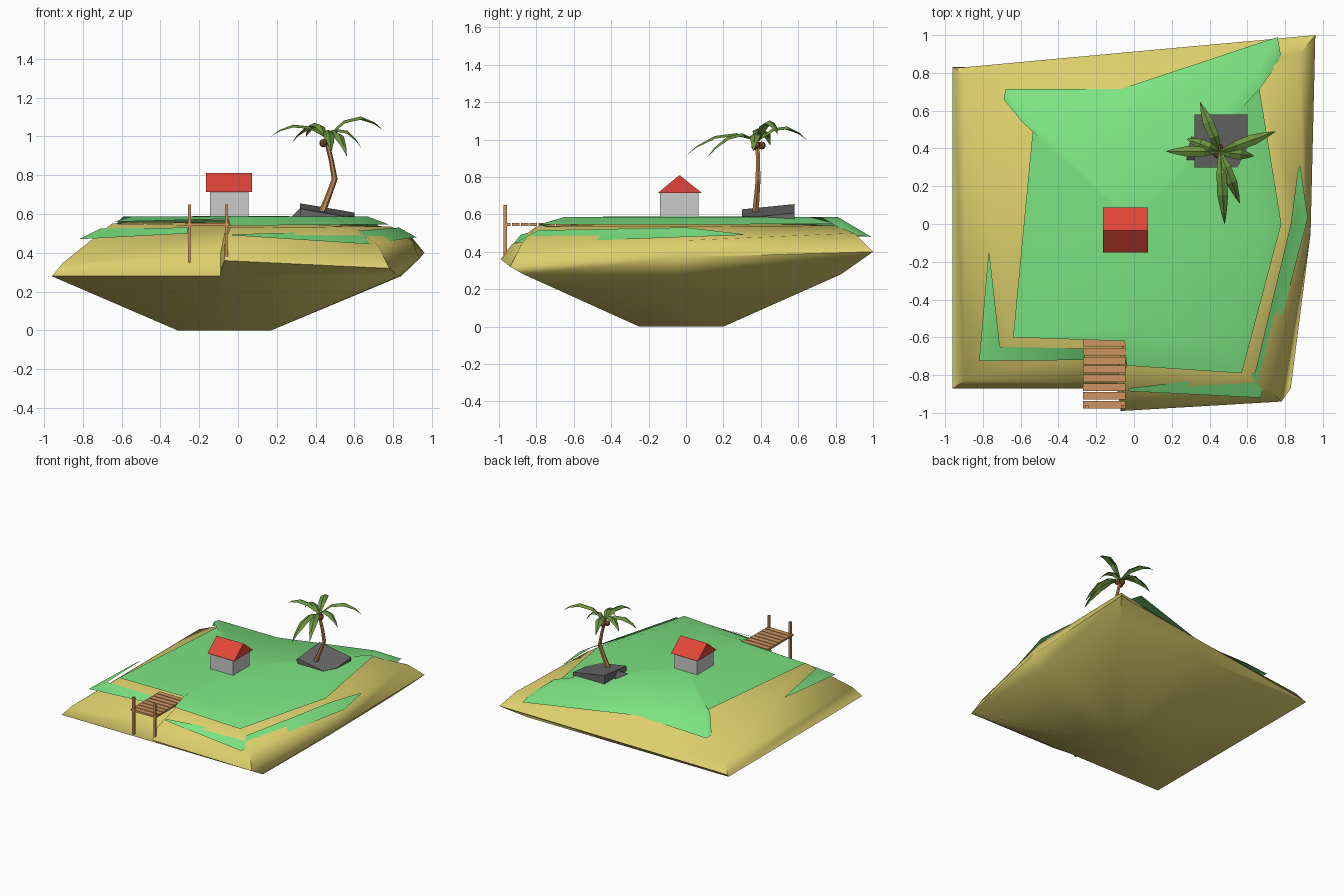
import bpy, bmesh, math
from mathutils import Vector as V

if "Cube" in bpy.data.objects:
    bpy.data.objects.remove(bpy.data.objects["Cube"])


def mat(name, r, g, b):
    m = bpy.data.materials.new(name)
    m.diffuse_color = (r, g, b, 1)
    m.use_nodes = True
    m.node_tree.nodes["Principled BSDF"].inputs["Base Color"].default_value = m.diffuse_color
    return m


SAND = mat("sand", .72, .62, .15)
GRASS = mat("grass", .2, .77, .22)
WOOD = mat("wood", .62, .3, .12)
RED = mat("roof_red", .75, .06, .04)
ROCK = mat("rock_grey", .14, .14, .14)
LEAF = mat("leaf", .15, .3, .05)
BARK = mat("bark", .5, .24, .08)
NUT = mat("coconut", .2, .07, .03)


def add(name, verts, faces, m=None, smooth=None, fix=True):
    me = bpy.data.meshes.new(name)
    me.from_pydata([tuple(v) for v in verts], [], faces)
    if fix:
        bm = bmesh.new()
        bm.from_mesh(me)
        bmesh.ops.recalc_face_normals(bm, faces=bm.faces)
        bm.to_mesh(me)
        bm.free()
    ob = bpy.data.objects.new(name, me)
    bpy.context.collection.objects.link(ob)
    if m:
        me.materials.append(m)
    if smooth:
        bpy.ops.object.select_all(action='DESELECT')
        ob.select_set(True)
        bpy.context.view_layer.objects.active = ob
        bpy.ops.object.shade_smooth_by_angle(angle=math.radians(smooth))
    return ob


def loft(name, rings, m=None, smooth=None, peak=None, base=True):
    """Skin matching rings, closing the last one flat or onto a peak."""
    n = len(rings[0])
    verts = [p for r in rings for p in r]
    faces = [(k*n+i, k*n+(i+1) % n, (k+1)*n+(i+1) % n, (k+1)*n+i)
             for k in range(len(rings)-1) for i in range(n)]
    if base:
        faces.append(tuple(reversed(range(n))))
    last = (len(rings)-1)*n
    if peak:
        verts.append(peak)
        faces += [(last+i, last+(i+1) % n, len(verts)-1) for i in range(n)]
    else:
        faces.append(tuple(range(last, last+n)))
    return add(name, verts, faces, m, smooth, fix=base)


def box(name, x0, x1, y0, y1, z0, z1, m=None):
    sq = [(x0, y0), (x1, y0), (x1, y1), (x0, y1)]
    return loft(name, [[(x, y, z) for x, y in sq] for z in (z0, z1)], m)


# sand body: base, lower rim, bulging rim, slope, shoulder
loft("sand_island", [
    [(-.31, -.25, 0), (-.1, -.25, 0), (-.05, -.25, 0), (.17, -.25, 0),
     (.17, 0, 0), (.17, .2, 0), (0, .2, 0), (-.31, .2, 0)],
    [(-.96, -.87, .28), (-.09, -.87, .28), (-.05, -.87, .28), (.83, -.87, .28),
     (.84, -.05, .28), (.83, .83, .28), (.05, .83, .28), (-.96, .83, .28)],
    [(-.95, -.865, .29), (-.09, -.87, .31), (-.07, -.99, .36), (.78, -.94, .32),
     (.935, -.05, .37), (.96, 1, .4), (.08, .92, .35), (-.95, .825, .29)],
    [(-.9, -.83, .35), (-.09, -.84, .4), (-.07, -.93, .44), (.72, -.88, .44),
     (.9, -.02, .46), (.88, .9, .5), (.05, .78, .46), (-.9, .79, .35)],
    [(-.65, -.62, .55), (-.06, -.64, .54), (-.04, -.74, .53), (.58, -.8, .535),
     (.79, 0, .535), (.66, .8, .54), (0, .58, .54), (-.55, .56, .56)],
], SAND, 50, peak=(0, 0, .56))

# grass cover with a skirt hanging down at the back
edge = [(-.64, -.6, .56), (-.05, -.62, .575), (-.04, -.75, .54), (.57, -.79, .545),
        (.78, 0, .545), (.65, .8, .55), (.78, .88, .49), (.76, .99, .48),
        (-.07, .715, .49), (-.68, .715, .47), (-.69, .66, .48), (-.53, .56, .575)]
inner = [(x*.86, y*.82, .586) for x, y, z in edge]
loft("grass_top", [edge, inner], GRASS, 60, peak=(0, 0, .59), base=False)


# grass strips emerging from the sandy slope
def strip(name, outer, inside):
    n = len(outer)
    add(name, outer+inside, [(i, i+1, n+i+1, n+i) for i in range(n-1)], GRASS, 60, False)


strip("grass_strip_left",
      [(-.77, -.15, .49), (-.82, -.725, .47), (-.26, -.72, .5)],
      [(-.765, -.16, .49), (-.71, -.65, .525), (-.26, -.66, .53)])
strip("grass_strip_right",
      [(-.03, -.885, .49), (.67, -.92, .445), (.92, .03, .48), (.88, .31, .49)],
      [(-.03, -.87, .495), (.64, -.79, .515), (.83, 0, .53), (.87, .3, .495)])

# house
box("house_walls", -.145, .055, -.14, .066, .57, .717)
x0, x1 = -.165, .073
add("house_roof", [(x, y, z) for x in (x0, x1)
                   for y, z in ((-.152, .713), (.087, .713), (-.035, .81))],
    [(0, 1, 2), (3, 4, 5), (0, 1, 4, 3), (1, 2, 5, 4), (2, 0, 3, 5)], RED)

# dock
for i in range(8):
    y = -.957+i*.0468
    box("dock_plank", -.27, -.045, y-.02, y+.02, .538, .553, WOOD)
for x in (-.25, -.06):
    box("dock_post", x-.008, x+.008, -.976, -.958, .35, .65, WOOD)

# rocks
foot = [(.32, .3), (.55, .3), (.6, .4), (.6, .58), (.32, .58)]
loft("big_rock", [[(x, y, .575) for x, y in foot],
                  [(x, y, .655-(x-.32)*.17-(.58-y)*.1) for x, y in foot]], ROCK)
foot = [(.265, .32), (.36, .32), (.36, .46), (.3, .48), (.28, .41)]
loft("small_rock", [[(x, y, .575) for x, y in foot]], ROCK, peak=(.325, .41, .635))

# palm trunk
path = [(.425, .37, .59), (.465, .378, .69), (.498, .385, .78),
        (.482, .385, .87), (.453, .382, .99)]
radii = [.021, .017, .015, .013, .012]
loft("palm_trunk", [[(x+r*math.cos(a*math.pi/3), y+r*math.sin(a*math.pi/3), z)
                     for a in range(6)] for (x, y, z), r in zip(path, radii)], BARK)

# coconuts
for x, y, z in ((.44, .37, .965), (.474, .375, .972), (.452, .405, .968)):
    bpy.ops.mesh.primitive_uv_sphere_add(segments=8, ring_count=6, radius=.021,
                                         location=(x, y, z))
    bpy.context.object.name = "coconut"
    bpy.context.object.data.materials.append(NUT)

# palm fronds: folded leaves arching from the crown to each tip
crown = V((.455, .383, .995))
for tx, ty, tz, lift in ((.17, .385, 1.0, .065), (.35, .645, 1.0, .075),
                         (.75, .49, 1.03, .09), (.56, .11, .9, .08),
                         (.48, 0, .915, .075), (.635, .36, .94, .07),
                         (.28, .45, .97, .07)):
    tip = V((tx, ty, tz))
    d = tip-crown
    side = V((-d.y, d.x, 0)).normalized()
    vs = []
    for t, w in ((0, .008), (.3, .026), (.6, .029), (.85, .014), (1, .001)):
        c = crown+d*t+V((0, 0, lift*4*t*(1-t)))
        vs += [c-side*w-V((0, 0, w*.5)), c, c+side*w-V((0, 0, w*.5))]
    add("palm_frond", vs, [(k*3+j, k*3+j+1, k*3+j+4, k*3+j+3)
                           for k in range(4) for j in (0, 1)], LEAF, fix=False)
    # fronds and strips wind differently, so turn every leaf upward
    me = bpy.context.collection.objects[-1].data
    if sum(p.normal.z for p in me.polygons) < 0:
        me.flip_normals()
for ob in bpy.data.objects:
    if ob.name.startswith("grass") and sum(p.normal.z for p in ob.data.polygons) < 0:
        ob.data.flip_normals()
